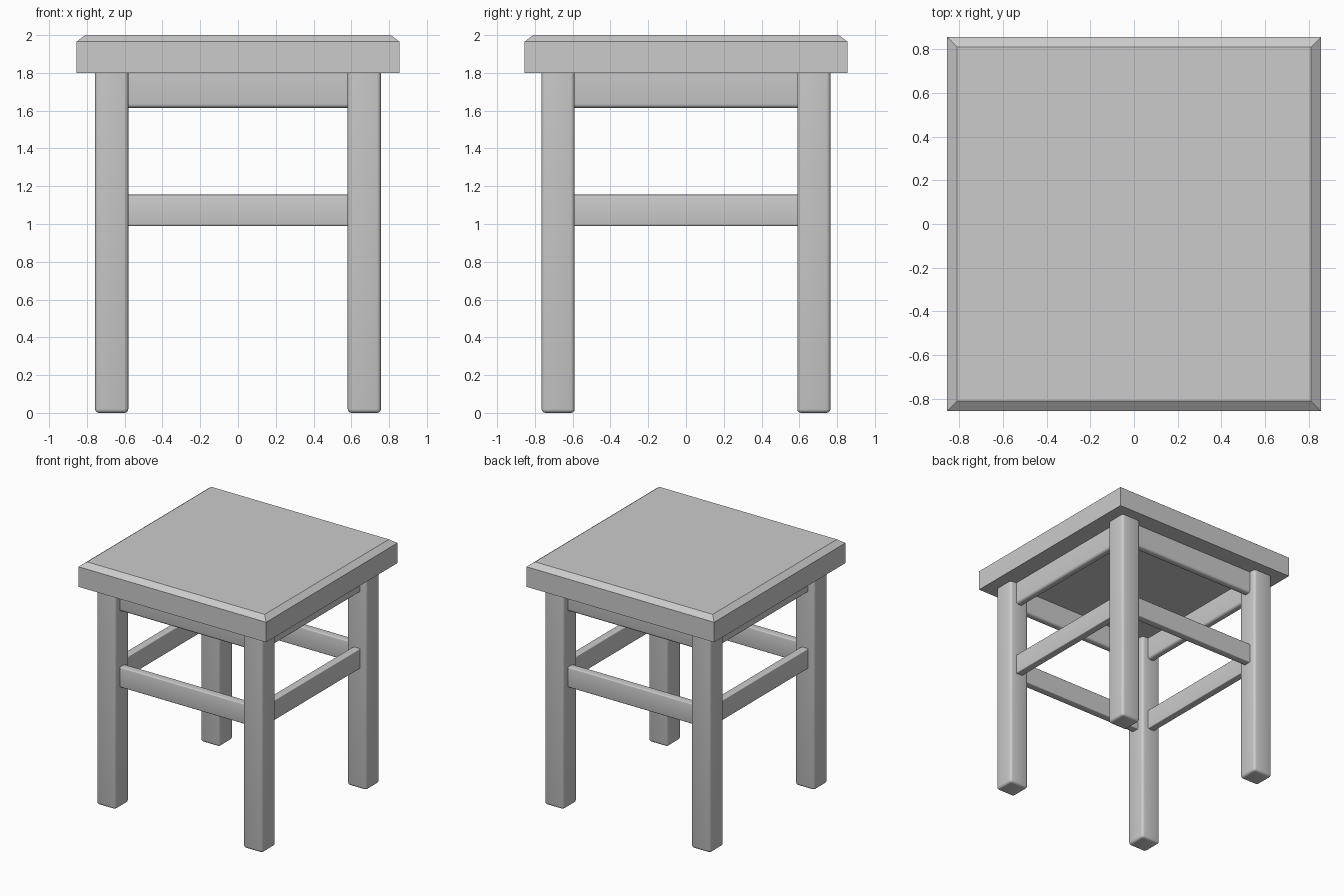
import bpy, bmesh
from mathutils import Matrix, Vector

if "Cube" in bpy.data.objects:
    bpy.data.objects.remove(bpy.data.objects["Cube"])


def box(name, lo, hi, passes=()):
    """Box between two corners; each pass is (edge test, width, segments)."""
    bm = bmesh.new()
    lo, hi = Vector(lo), Vector(hi)
    size = hi - lo
    bmesh.ops.create_cube(bm, size=1, matrix=Matrix.Translation((lo + hi) / 2) @ Matrix.Diagonal((*size, 1)))
    for test, width, segments in passes:
        edges = [e for e in bm.edges if test(*(v.co for v in e.verts))]
        bmesh.ops.bevel(bm, geom=edges, offset=width, segments=segments,
                        profile=0.5, affect='EDGES', clamp_overlap=True)
    mesh = bpy.data.meshes.new(name)
    bm.to_mesh(mesh)
    bm.free()
    ob = bpy.data.objects.new(name, mesh)
    bpy.context.collection.objects.link(ob)
    for p in mesh.polygons:
        p.use_smooth = False
    return ob


def smooth(ob):
    bpy.ops.object.select_all(action='DESELECT')
    ob.select_set(True)
    bpy.context.view_layer.objects.active = ob
    bpy.ops.object.shade_smooth_by_angle(angle=0.6)


def level(z):
    return lambda a, b: abs(a.z - z) < 1e-4 and abs(b.z - z) < 1e-4


def vertical(a, b):
    return abs(a.z - b.z) > 0.1


# Seat: slab with a shallow sloped border on top
seat = box("seat", (-0.855, -0.855, 1.8), (0.855, 0.855, 2.0))
for v in seat.data.vertices:
    if v.co.z > 1.9:
        v.co.z = 1.965
bm = bmesh.new()
bm.from_mesh(seat.data)
bm.normal_update()
top = [f for f in bm.faces if f.normal.z > 0.9]
bmesh.ops.inset_region(bm, faces=top, thickness=0.065, depth=0)
for v in top[0].verts:
    v.co.z = 2.0
bm.to_mesh(seat.data)
bm.free()

# Legs: softened square posts with rounded feet
for sy, depth in ((-1, "front"), (1, "back")):
    for sx, side in ((-1, "left"), (1, "right")):
        x, y = sx * 0.669, sy * 0.677
        smooth(box(f"{depth}_{side}_leg", (x - 0.088, y - 0.088, 0), (x + 0.088, y + 0.088, 1.8),
                   [(vertical, 0.022, 3), (level(0), 0.02, 3)]))


# Rails: apron under the seat and lower stretcher on all four sides
def long_edge(z):
    at = level(z)
    return lambda a, b: at(a, b) and (a - b).length > 0.5


for part, z0, z1, width in (("apron", 1.615, 1.8, 0.02), ("stretcher", 0.99, 1.155, 0.007)):
    passes = [(long_edge(z0), width, 3)]
    if part == "stretcher":
        passes.append((long_edge(z1), width, 3))
    for s, (fb, lr) in ((-1, ("front", "left")), (1, ("back", "right"))):
        y, x = s * 0.677, s * 0.669
        smooth(box(f"{fb}_{part}", (-0.6, y - 0.032, z0), (0.6, y + 0.032, z1), passes))
        smooth(box(f"{lr}_{part}", (x - 0.032, -0.61, z0), (x + 0.032, 0.61, z1), passes))
